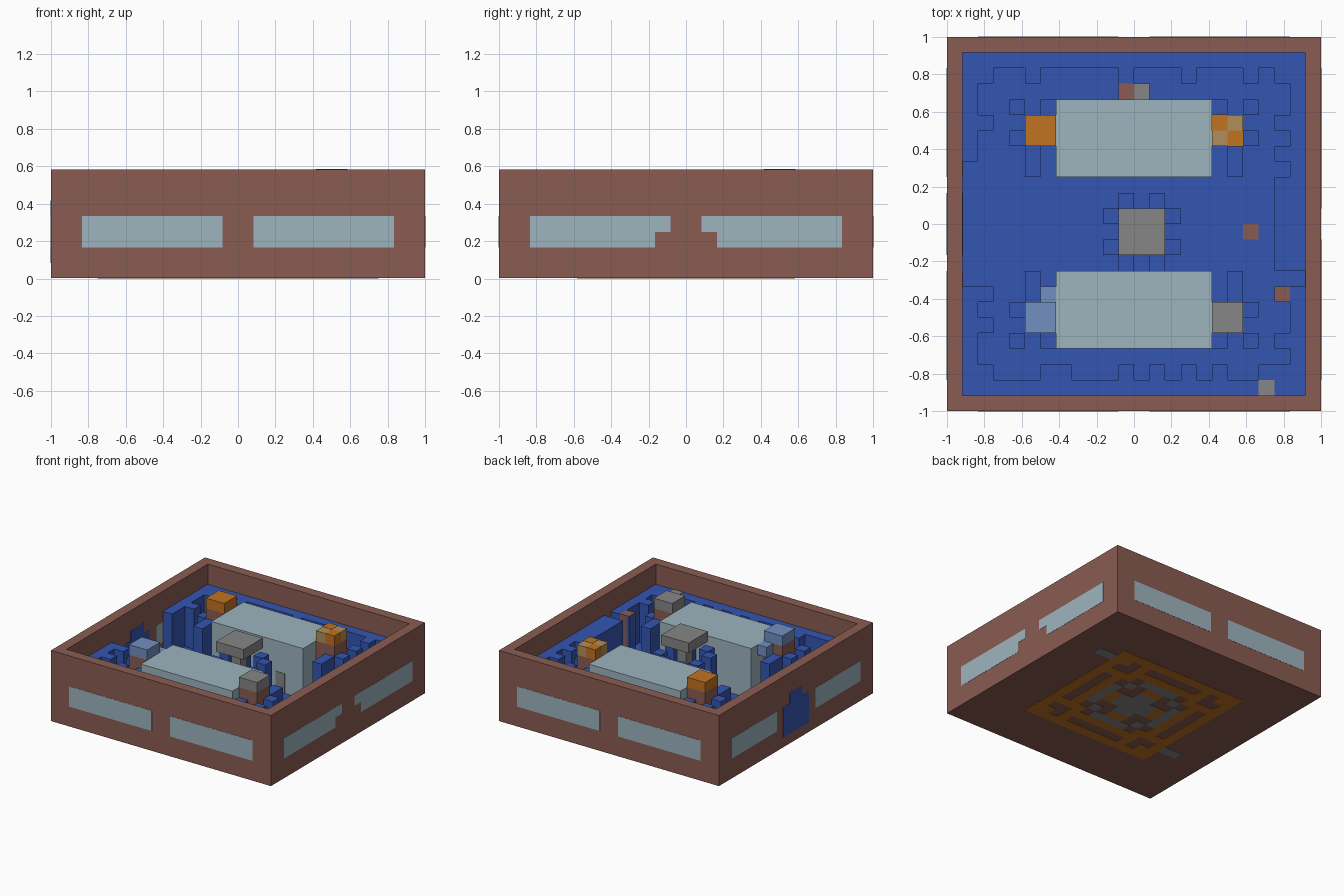
import bpy
import bmesh

U = 1 / 12          # one block
THIN = 0.04         # plate thickness, in blocks

cube = bpy.data.objects.get("Cube")
if cube:
    bpy.data.objects.remove(cube, do_unlink=True)


def material(name, r, g, b):
    lin = [((c / 255 + 0.055) / 1.055) ** 2.4 for c in (r, g, b)] + [1]
    m = bpy.data.materials.new(name)
    m.use_nodes = True
    m.diffuse_color = lin
    m.node_tree.nodes["Principled BSDF"].inputs["Base Color"].default_value = lin
    return m


brown = material("brown", 138, 92, 82)
blue = material("blue", 52, 86, 178)
glass = material("pale teal", 157, 181, 190)
grey = material("grey", 134, 134, 134)
orange = material("orange", 192, 115, 32)
tan = material("tan", 176, 143, 92)
sky = material("light blue", 114, 143, 192)


def part(name, mat, boxes):
    """One object from boxes given as x0, x1, y0, y1, z0, z1 in blocks."""
    bm = bmesh.new()
    for x0, x1, y0, y1, z0, z1 in boxes:
        c = bmesh.ops.create_cube(bm, size=1)["verts"]
        for v in c:
            v.co = (U * (x0 if v.co.x < 0 else x1),
                    U * (y0 if v.co.y < 0 else y1),
                    U * (z0 if v.co.z < 0 else z1))
    me = bpy.data.meshes.new(name)
    bm.to_mesh(me)
    bm.free()
    me.materials.append(mat)
    ob = bpy.data.objects.new(name, me)
    bpy.context.collection.objects.link(ob)
    return ob


# Floor slab and outer walls
part("floor_slab", brown, [(-12, 12, -12, 12, THIN, 1)])
part("floor_cover", blue, [(-11, 11, -11, 11, 1, 1 + THIN)])
part("walls", brown, [(-12, 12, -12, -11, 1, 7), (-12, 12, 11, 12, 1, 7),
                      (-12, -11, -11, 11, 1, 7), (11, 12, -11, 11, 1, 7)])

# Windows run through the wall thickness
e = 0.02
panes = []
for s in (-1, 1):
    a, b = sorted((s, s * 10))
    for y in (-12, 11):
        panes.append((a, b, y - e, y + 1 + e, 2, 4))
    lo, hi = sorted((s * 2, s * 10))
    panes.append((11 - e, 12 + e, lo, hi, 2, 4))
    lo, hi = sorted((s, s * 2))
    panes.append((11 - e, 12 + e, lo, hi, 3, 4))
    lo, hi = sorted((s * 3, s * 10))
    panes.append((-12 - e, -11 + e, lo, hi, 2, 4))
part("windows", glass, panes)
part("door", blue, [(-12 - e, -11 + e, -2, 2, 1, 4),
                    (-12 - e, -11 + e, -1, 1, 4, 5)])

# Ragged raised lining along each wall: block depth per cell
lining = []
back = "2211211111211121112122"
front = "2111122111212121211212"
left = "2211212000000001121122"
right = "2212112022222212121122"
for k in range(22):
    p = k - 11
    for depths, make in (
            (back, lambda d: (p, p + 1, 11 - d, 11, 1, 5)),
            (front, lambda d: (p, p + 1, -11, d - 11, 1, 5)),
            (left, lambda d: (-11, d - 11, p, p + 1, 1, 5)),
            (right, lambda d: (11 - d, 11, p, p + 1, 1, 5))):
        d = int(depths[k])
        if d:
            lining.append(make(d))
part("wall_lining", blue, lining)

# Two long tables
for name, y in (("back_table", 3), ("front_table", -8)):
    part(name, glass, [(-5, 5, y, y + 5, 1, 6)])
part("table_panel", grey, [(2, 3, 3 - THIN, 3, 1, 3)])

# Seated figures at the table ends, with chair posts around them
posts = []
for name, sx, sy, hair in (("back_left", 1, 1, tan), ("back_right", -1, 1, orange),
                           ("front_left", 1, -1, grey), ("front_right", -1, -1, sky)):
    x0, x1 = sorted((5 * sx, 7 * sx))
    y0, y1 = sorted((5 * sy, 7 * sy))
    part(name + "_body", blue, [(x0, x1, y0, y1, 1, 4)])
    part(name + "_face", brown, [(x0, x1, y0, y1, 4, 6)])
    part(name + "_hair", hair, [(x0, x1, y0, y1, 6, 7)])
    for u, v in ((7, 5), (7, 7), (6, 3), (6, 4), (5, 7)):
        a, b = sorted((u * sx, (u + 1) * sx))
        c, d = sorted((v * sy, (v + 1) * sy))
        posts.append((a, b, c, d, 1, 5))
part("chair_posts", blue, posts)
part("hair_patches", orange, [(5 - e, 6, 6, 7 + e, 6, 7 + e),
                              (6, 7 + e, 5 - e, 6, 6, 7 + e)])
part("hair_lock", sky, [(-6, -5, -5, -4, 5, 6)])

# Central lamp with posts around it
part("lamp_top", grey, [(-1, 2, -2, 1, 6, 7)])
part("lamp_stem", grey, [(0, 1, -1, 0, 1, 6)])
part("lamp_posts", blue, [(x, x + 1, y, y + 1, 1, 5) for x, y in (
    (-1, 1), (1, 1), (-2, 0), (2, 0), (-2, -2), (2, -2), (-1, -3), (1, -3))])

# Small coloured blocks and floor spots
part("brown_block", brown, [(-1, 0, 8, 9, 1, 5), (9, 10, -5, -4, 1, 5 + THIN)])
part("grey_block", grey, [(0, 1, 8, 9, 1, 5), (8, 9, -11, -10, 1, 5 + THIN)])
part("floor_spot", brown, [(7, 8, -1, 0, 1, 1 + 2 * THIN)])

# Inlaid pattern under the floor, one quadrant mirrored four ways
rows = ["GGOGOBO", "GBBGOBO", "OBGBOBO", "GGBOOOO", "OOOOBBO", "BBBOBOO", "OOOOOOO"]
for letter, name, mat in (("O", "orange_inlay", orange), ("G", "grey_inlay", grey)):
    tiles = []
    for j, row in enumerate(rows):
        for i, ch in enumerate(row):
            if ch == letter:
                for x in (i, -i - 1):
                    for y in (j, -j - 1):
                        tiles.append((x, x + 1, y, y + 1, 0, THIN))
    if letter == "G":
        tiles += [(7, 9, 5, 6, 0, THIN), (-9, -7, -5, -4, 0, THIN)]
    part(name, mat, tiles)
